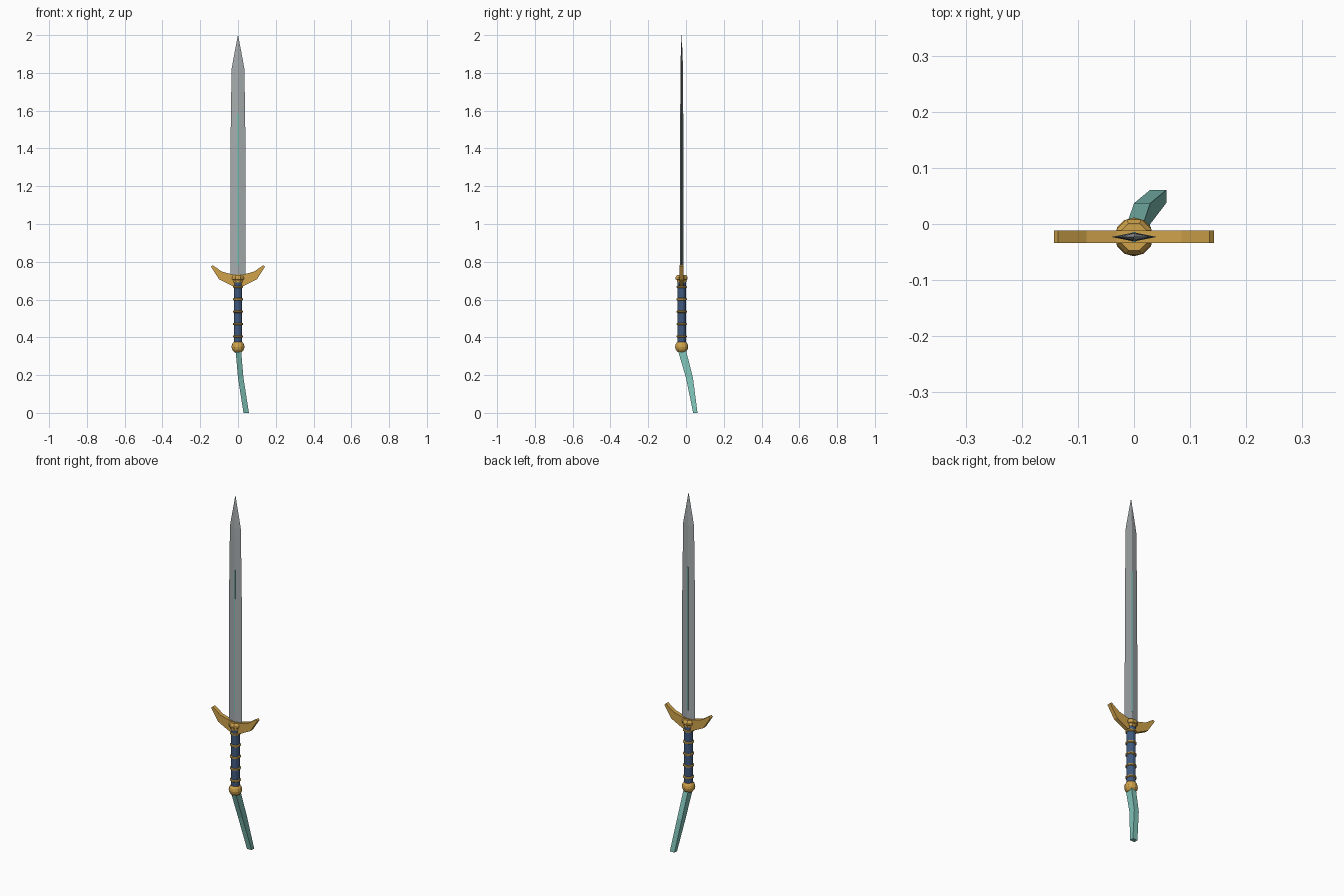
import bpy, bmesh, math

if "Cube" in bpy.data.objects:
    bpy.data.objects.remove(bpy.data.objects["Cube"])

CY = -0.023  # sword axis sits in front of y = 0


def material(name, rgb):
    m = bpy.data.materials.new(name)
    m.diffuse_color = (*rgb, 1)
    m.use_nodes = True
    m.node_tree.nodes["Principled BSDF"].inputs["Base Color"].default_value = m.diffuse_color
    return m


GOLD = material("gold", (0.62, 0.36, 0.07))
NAVY = material("navy", (0.05, 0.10, 0.21))
TEAL = material("teal", (0.21, 0.53, 0.47))
STEEL = material("steel", (0.38, 0.41, 0.42))


def finish(name, bm, mat):
    bmesh.ops.recalc_face_normals(bm, faces=bm.faces)
    me = bpy.data.meshes.new(name)
    bm.to_mesh(me)
    bm.free()
    me.materials.append(mat)
    ob = bpy.data.objects.new(name, me)
    bpy.context.collection.objects.link(ob)
    return ob


def loft(name, sections, mat):
    """Skin a list of equal-length point loops and cap the ends."""
    bm = bmesh.new()
    loops = [[bm.verts.new(p) for p in s] for s in sections]
    n = len(loops[0])
    for a, b in zip(loops, loops[1:]):
        for i in range(n):
            j = (i + 1) % n
            bm.faces.new((a[i], a[j], b[j], b[i]))
    bm.faces.new(loops[0])
    bm.faces.new(loops[-1])
    bmesh.ops.remove_doubles(bm, verts=bm.verts, dist=1e-5)
    return finish(name, bm, mat)


def diamond(w, t, z):
    return [(w, CY, z), (0, CY + t, z), (-w, CY, z), (0, CY - t, z)]


def ring(r, z, n):
    return [(r * math.cos((i + .5) * math.tau / n),
             CY + r * math.sin((i + .5) * math.tau / n), z) for i in range(n)]


def rect(x0, x1, y0, y1, z):
    return [(x0, y0, z), (x1, y0, z), (x1, y1, z), (x0, y1, z)]


# Blade: diamond section tapering to the point
loft("blade", [diamond(w, t, z) for w, t, z in
               ((.041, .008, .70), (.040, .008, 1.40), (.034, .007, 1.82),
                (.027, .006, 1.86), (.0006, .0006, 2.0))], STEEL)

# Teal inlay line along both faces of the blade
loft("blade_inlay", [rect(-.004, .004, CY - .009, CY + .009, z)
                     for z in (.78, 1.585)], TEAL)

# Crossguard: winged profile, mirrored and extruded
half = [(.03, .672), (.10, .707), (.143, .774), (.135, .782), (.085, .748), (.03, .733)]
outline = half + [(-x, z) for x, z in reversed(half)]
loft("crossguard", [[(x, y, z) for x, z in outline]
                    for y in (CY - .011, CY + .011)], GOLD)

# Collar around the blade root
loft("collar", [ring(r, z, 8) for r, z in
                ((.026, .690), (.027, .703), (.034, .707), (.034, .719), (.026, .730))], GOLD)

# Wrapped grip with binding rings
loft("grip", [ring(.023, z, 12) for z in (.36, .70)], NAVY)
for i in range(5):
    z = .405 + i * .0655
    loft(f"grip_band_{i + 1}", [ring(r, z + d, 12) for r, d in
                                ((.023, -.006), (.0285, -.003), (.0285, .003), (.023, .006))], GOLD)

# Ball pommel
bpy.ops.mesh.primitive_uv_sphere_add(segments=12, ring_count=8, radius=.0345,
                                     location=(0, CY, .35))
pommel = bpy.context.object
pommel.name = "pommel"
pommel.data.materials.append(GOLD)

# Trailing cloth tassel, bending back and to the right
loft("tassel", [rect(-.013, .016, -.044, -.001, .335),
                rect(0, .029, .000, .037, .185),
                rect(.029, .058, .038, .061, 0)], TEAL)
